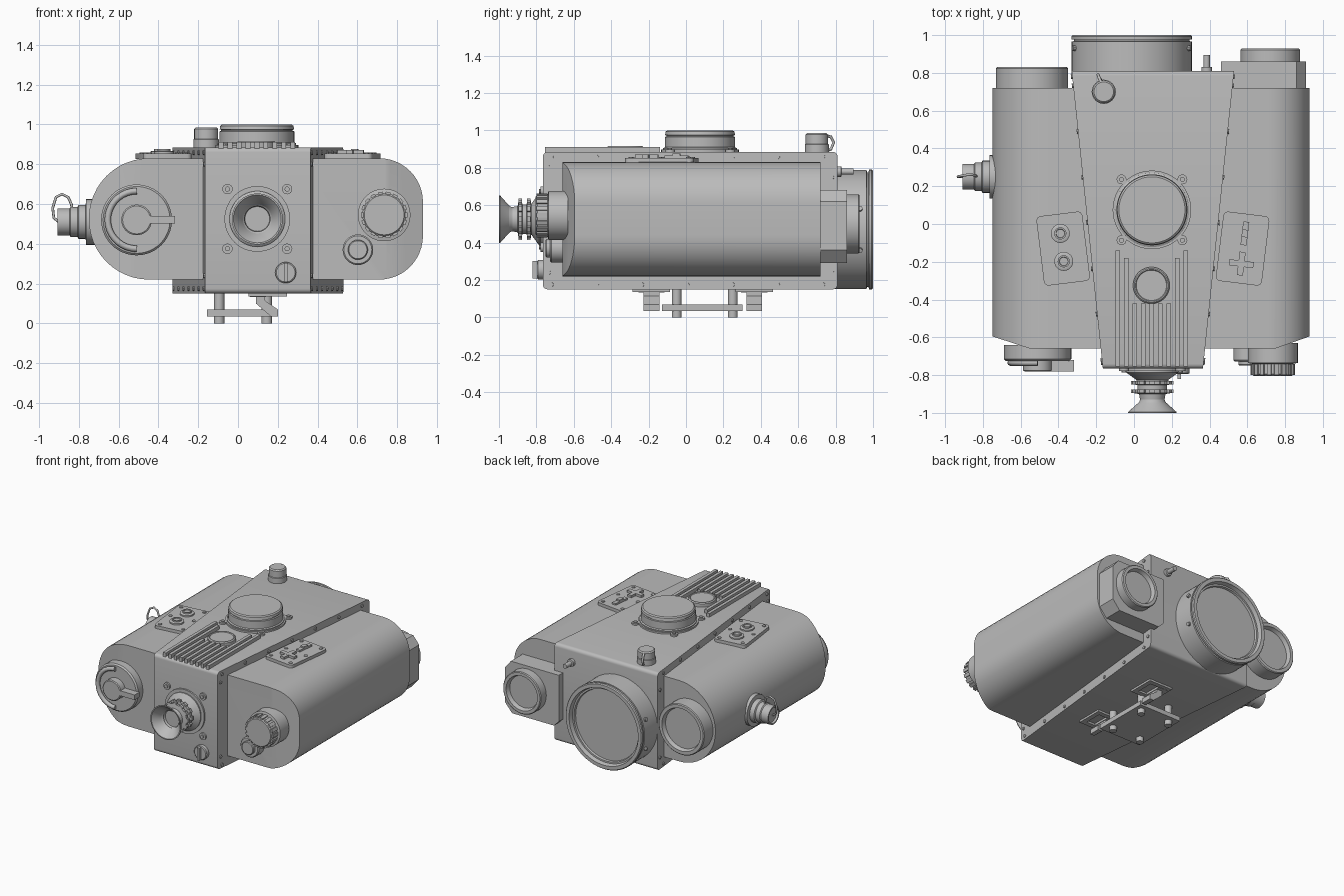
import bpy, bmesh, math
from mathutils import Matrix, Vector

if "Cube" in bpy.data.objects:
    bpy.data.objects.remove(bpy.data.objects["Cube"])

grey = bpy.data.materials.new("plain grey")
grey.diffuse_color = (0.5, 0.5, 0.5, 1)
grey.use_nodes = True
grey.node_tree.nodes["Principled BSDF"].inputs["Base Color"].default_value = grey.diffuse_color
X, Y, Z = Vector((1, 0, 0)), Vector((0, 1, 0)), Vector((0, 0, 1))


def finish(bm, name):
    """Smooth shading with sharp edges, one material."""
    bmesh.ops.recalc_face_normals(bm, faces=bm.faces)
    for f in bm.faces:
        f.smooth = True
    for e in bm.edges:
        e.smooth = len(e.link_faces) == 2 and e.calc_face_angle(0) < 0.6
    me = bpy.data.meshes.new(name)
    bm.to_mesh(me)
    bm.free()
    me.materials.append(grey)
    ob = bpy.data.objects.new(name, me)
    bpy.context.collection.objects.link(ob)
    return ob


def lathe_into(bm, profile, loc, axis, seg=48):
    """Revolve (radius, height) points around an axis."""
    q = Vector(axis).to_track_quat('Z', 'Y')
    rings = []
    for r, h in profile:
        rings.append([bm.verts.new(Vector(loc) + q @ Vector((r * math.cos(a), r * math.sin(a), h)))
                      for a in (2 * math.pi * i / seg for i in range(seg))])
    for a, b in zip(rings, rings[1:]):
        for i in range(seg):
            j = (i + 1) % seg
            bm.faces.new((a[i], a[j], b[j], b[i]))
    bm.faces.new(rings[0][::-1])
    bm.faces.new(rings[-1])


def box_into(bm, c, size, rot=None):
    m = Matrix.Translation(c) @ (rot or Matrix.Identity(4)) @ Matrix.Diagonal((*size, 1))
    return bmesh.ops.create_cube(bm, size=1, matrix=m)['verts']


def lathe(name, profile, loc, axis, seg=48):
    bm = bmesh.new()
    lathe_into(bm, profile, loc, axis, seg)
    return finish(bm, name)


def prism(pts, a, b, place):
    """Extrude a 2D outline from a to b; place(u, v, t) gives the 3D point."""
    bm = bmesh.new()
    lo = [bm.verts.new(place(u, v, a)) for u, v in pts]
    hi = [bm.verts.new(place(u, v, b)) for u, v in pts]
    bm.faces.new(lo)
    bm.faces.new(hi[::-1])
    for i in range(len(pts)):
        j = (i + 1) % len(pts)
        bm.faces.new((lo[i], lo[j], hi[j], hi[i]))
    bmesh.ops.recalc_face_normals(bm, faces=bm.faces)
    return bm


def wire(name, pts, r):
    cu = bpy.data.curves.new(name, 'CURVE')
    cu.dimensions = '3D'
    cu.bevel_depth, cu.bevel_resolution, cu.use_fill_caps = r, 2, True
    sp = cu.splines.new('POLY')
    sp.points.add(len(pts) - 1)
    for p, co in zip(sp.points, pts):
        p.co = (*co, 1)
    cu.materials.append(grey)
    bpy.context.collection.objects.link(bpy.data.objects.new(name, cu))


# Central wedge body
bm = prism([(-.165, -.765), (.365, -.765), (.53, .81), (-.33, .81)], .15, .885, lambda u, v, t: (u, v, t))
edges = [e for e in bm.edges if abs((e.verts[0].co - e.verts[1].co).normalized().x) > .99]
bmesh.ops.bevel(bm, geom=edges, offset=.025, segments=5, profile=.5, affect='EDGES')
finish(bm, "main_body")

# Bolts along the body sides
bm = bmesh.new()
for s in (-1, 1):
    n = Vector((s * 1.57, -.165, 0)).normalized()
    rows = [(-.72 + .242 * i, z) for i in range(7) for z in (.175, .858)]
    rows += [(-.735, .24), (-.735, .8), (.78, .24), (.78, .75)]
    for y, z in rows:
        x = .1 + s * (.265 + .165 * (y + .765) / 1.575)
        lathe_into(bm, [(.012, -.01), (.012, .007)], (x, y, z), n, 10)
finish(bm, "side_bolts")


# Side pods: rounded cross-section with angled front corner
def pod(name, s, outer, inner, rad, cx):
    zc, hh = .525, .305
    pts = [(inner, zc - hh)]
    for sz, a0 in ((-1, -90), (1, 0)):
        for i in range(13):
            a = math.radians(a0 + 7.5 * i)
            pts.append((outer - s * rad + s * rad * math.cos(a), zc + sz * (hh - rad) + rad * math.sin(a)))
    pts.append((inner, zc + hh))
    bm = prism(pts, -.66, .72, lambda u, v, t: (u, t, v))
    bmesh.ops.remove_doubles(bm, verts=bm.verts, dist=1e-4)
    a, b = Vector((cx, -.66, 0)), Vector((outer, -.595, 0))
    n = (b - a).cross(Z).normalized()
    n = n if n.y < 0 else -n
    cut = bmesh.ops.bisect_plane(bm, geom=bm.verts[:] + bm.edges[:] + bm.faces[:],
                                 plane_co=a, plane_no=n, clear_outer=True)
    bmesh.ops.holes_fill(bm, edges=[e for e in bm.edges if e.is_boundary], sides=0)
    finish(bm, name)


pod("left_pod", -1, -.75, -.1, .303, -.55)
pod("right_pod", 1, .93, .3, .22, .745)

# Housing behind the right pod
pts = [(.46, .33), (.5, .29), (.85, .29), (.91, .36), (.91, .62), (.86, .68), (.46, .68)]
finish(prism(pts, .6, .86, lambda u, v, t: (u, t, v)), "rear_housing")


# Rear lenses
def lens(name, x, z, y0, y1, r, rim):
    d = y1 - y0
    lathe(name, [(r, -.04), (r, d - .006), (r - .006, d), (r - rim, d), (r - rim - .01, d - .03)],
          (x, y0, z), Y, 64)


lathe("main_lens", [(.318, -.02), (.318, .155), (.306, .158), (.306, .166), (.32, .168), (.32, .183),
                    (.314, .19), (.288, .19), (.28, .16), (.268, .16), (.264, .145)], (-.012, .81, .47), Y, 72)
lens("left_rear_lens", -.54, .525, .72, .83, .19, .03)
lens("right_rear_lens", .722, .5, .86, .928, .158, .028)
bm = bmesh.new()
for a in (20, 160, 200, 340):
    c, s = math.cos(math.radians(a)), math.sin(math.radians(a))
    lathe_into(bm, [(.014, 0), (.014, .025)], (-.012 + .308 * c, .93, .47 + .308 * s), (c, 0, s), 10)
finish(bm, "lens_clips")
lathe("rear_pin", [(.028, -.01), (.028, .02), (.017, .022), (.017, .085)], (.385, .81, .78), Y, 20)


# Round mounting flange with four ears
def eared(name, loc, axis, r, er, h):
    bm = bmesh.new()
    lathe_into(bm, [(r, -.01), (r, h)], loc, axis)
    q = Vector(axis).to_track_quat('Z', 'Y')
    for a in (45, 135, 225, 315):
        d = q @ Vector((math.cos(math.radians(a)), math.sin(math.radians(a)), 0))
        p = Vector(loc) + d * er
        lathe_into(bm, [(.026, -.01), (.026, h)], p, axis, 16)
        lathe_into(bm, [(.013, 0), (.013, h + .008)], p, axis, 10)
    finish(bm, name)


# Top turret cap
eared("turret_flange", (.095, .075, .885), Z, .208, .228, .012)
lathe("turret_cap", [(.197, 0), (.197, .02), (.188, .025), (.188, .08), (.18, .083), (.18, .088), (.187, .09),
                     (.184, .108), (.175, .115), (.165, .115)], (.095, .075, .885), Z, 64)

# Cooling fins and round plug
bm = bmesh.new()
for i in range(9):
    x = -.085 + .045 * i
    y1 = (-.14, -.18)[i % 2] if i in (0, 1, 7, 8) else -.42
    box_into(bm, (x, (y1 - .755) / 2, .893), (.024, y1 + .755, .038))
finish(bm, "cooling_fins")
lathe("top_plug", [(.097, -.01), (.097, .025), (.09, .032), (.084, .032), (.08, .027)], (.092, -.325, .885), Z)

# Capped knob on top with its strap
lathe("top_knob", [(.064, -.01), (.064, .04), (.06, .043), (.06, .092), (.052, .1)], (-.16, .7, .885), Z, 32)
wire("top_knob_strap", [(-.17, .74, .975), (-.185, .775, .965), (-.19, .79, .935), (-.185, .775, .9), (-.17, .75, .89)], .008)

# Control plates on the pods
for side, s in (("left", 1), ("right", -1)):
    R = Matrix.Rotation(math.radians(7 * s), 4, 'Z')
    c = Vector((.1 - .475 * s, -.13, .84))
    bm = bmesh.new()
    v = box_into(bm, c, (.245, .37, .026), R)
    edges = [e for e in bm.edges if abs((e.verts[0].co - e.verts[1].co).normalized().z) > .9]
    bmesh.ops.bevel(bm, geom=edges, offset=.025, segments=4, profile=.5, affect='EDGES')
    for x in (-.09, .09):
        for y in (-.155, 0, .155):
            lathe_into(bm, [(.013, 0), (.013, .018)], c + R @ Vector((x, y, 0)), Z, 10)
    finish(bm, side + "_control_plate")
bm = bmesh.new()
for x, y in ((-.39, -.05), (-.372, -.198)):
    lathe_into(bm, [(.05, 0), (.05, .018), (.044, .022), (.032, .022), (.032, .032), (.024, .032), (.022, .026)],
               (x, y, .845), Z, 32)
finish(bm, "left_buttons")
bm = bmesh.new()
R = Matrix.Rotation(math.radians(-7), 4, 'Z')
box_into(bm, (.587, -.05, .858), (.032, .125, .016), R)
box_into(bm, (.587, -.05, .866), (.032, .04, .022), R)
box_into(bm, (.568, -.21, .86), (.13, .032, .022), R)
box_into(bm, (.568, -.21, .86), (.032, .125, .0215), R)
finish(bm, "right_switches")

# Side connector with wire loop
lathe("side_connector", [(.115, -.05), (.115, .022), (.085, .024), (.085, .06), (.075, .065), (.075, .1), (.068, .105),
                         (.068, .165), (.058, .165), (.055, .15)], (-.742, .25, .51), -X, 32)
wire("connector_loop", [(-.9, .25, .51), (-.926, .25, .53), (-.932, .25, .58), (-.915, .255, .635), (-.885, .26, .65),
                        (-.855, .26, .635), (-.838, .255, .6), (-.83, .25, .55)], .007)

# Eyepiece on the front
F = (.097, -.765, .525)
eared("eyepiece_flange", F, -Y, .165, .212, .012)
lathe("eyepiece", [(.14, 0), (.14, .02), (.085, .06), (.085, .065), (.1, .065), (.1, .085), (.078, .087), (.078, .11),
                   (.1, .112), (.1, .13), (.07, .135), (.064, .17), (.07, .178), (.128, .23), (.128, .235),
                   (.12, .235), (.068, .175), (.062, .15)], F, -Y, 64)
bm = bmesh.new()
for h in (.075, .121):
    for i in range(12):
        R = Matrix.Rotation(i * math.pi / 6, 4, 'Y')
        box_into(bm, Vector(F) + Vector((0, -h, 0)) + R @ Vector((.102, 0, 0)), (.02, .018, .028), R)
finish(bm, "eyepiece_teeth")

# Left front dial with lever and arc ridge
D = (-.51, -.66, .52)
lathe("left_dial", [(.178, -.02), (.178, .055), (.168, .065)], D, -Y, 64)
lathe("left_dial_hub", [(.077, .05), (.077, .115), (.07, .12)], D, -Y, 40)
bm = bmesh.new()
box_into(bm, (-.395, -.75, .52), (.155, .06, .038))
finish(bm, "left_dial_lever")
wire("left_dial_ridge", [(-.51 + .145 * math.cos(math.radians(a)), -.735, .52 + .145 * math.sin(math.radians(a)))
                         for a in range(90, 276, 10)], .016)

# Right front knobs
K = (.735, -.66, .545)
lathe("right_knob", [(.132, -.03), (.132, .075), (.11, .08), (.11, .135), (.1, .145)], K, -Y)
bm = bmesh.new()
for i in range(18):
    R = Matrix.Rotation(i * math.pi / 9, 4, 'Y')
    box_into(bm, Vector(K) + Vector((0, -.11, 0)) + R @ Vector((.108, 0, 0)), (.018, .06, .024), R)
finish(bm, "right_knob_grips")
lathe("small_right_knob", [(.077, -.02), (.077, .06), (.07, .068), (.05, .068), (.05, .085), (.045, .09)],
      (.603, -.66, .37), -Y, 32)
lathe("lower_knob", [(.053, -.01), (.053, .025), (.047, .03)], (.24, -.765, .255), -Y, 32)
bm = bmesh.new()
box_into(bm, (.24, -.8, .255), (.018, .04, .095))
finish(bm, "lower_knob_blade")

# Mount under the body: plate, four studs, two bent brackets
bm = bmesh.new()
box_into(bm, (.02, .088, .052), (.35, .43, .034))
finish(bm, "mount_plate")
bm = bmesh.new()
for x in (-.095, .145):
    for y in (-.05, .25):
        lathe_into(bm, [(.026, 0), (.026, .155)], (x, y, 0), Z, 24)
finish(bm, "mount_studs")
for name, y in (("front_bracket", -.185), ("rear_bracket", .365)):
    pts = [(.09, .14), (.09, .1), (.165, .035), (.2, .035), (.2, .07), (.135, .115), (.135, .14)]
    finish(prism(pts, y - .042, y + .042, lambda u, v, t: (u, t, v)), name)
    bm = bmesh.new()
    for sx in (-1, 1):
        box_into(bm, (.15 + sx * .08, y, .144), (.035, .2, .018))
        box_into(bm, (.15, y + sx * .082, .144), (.19, .035, .017))
    box_into(bm, (.1, y, .142), (.08, .14, .017))
    finish(bm, name + "_frame")
